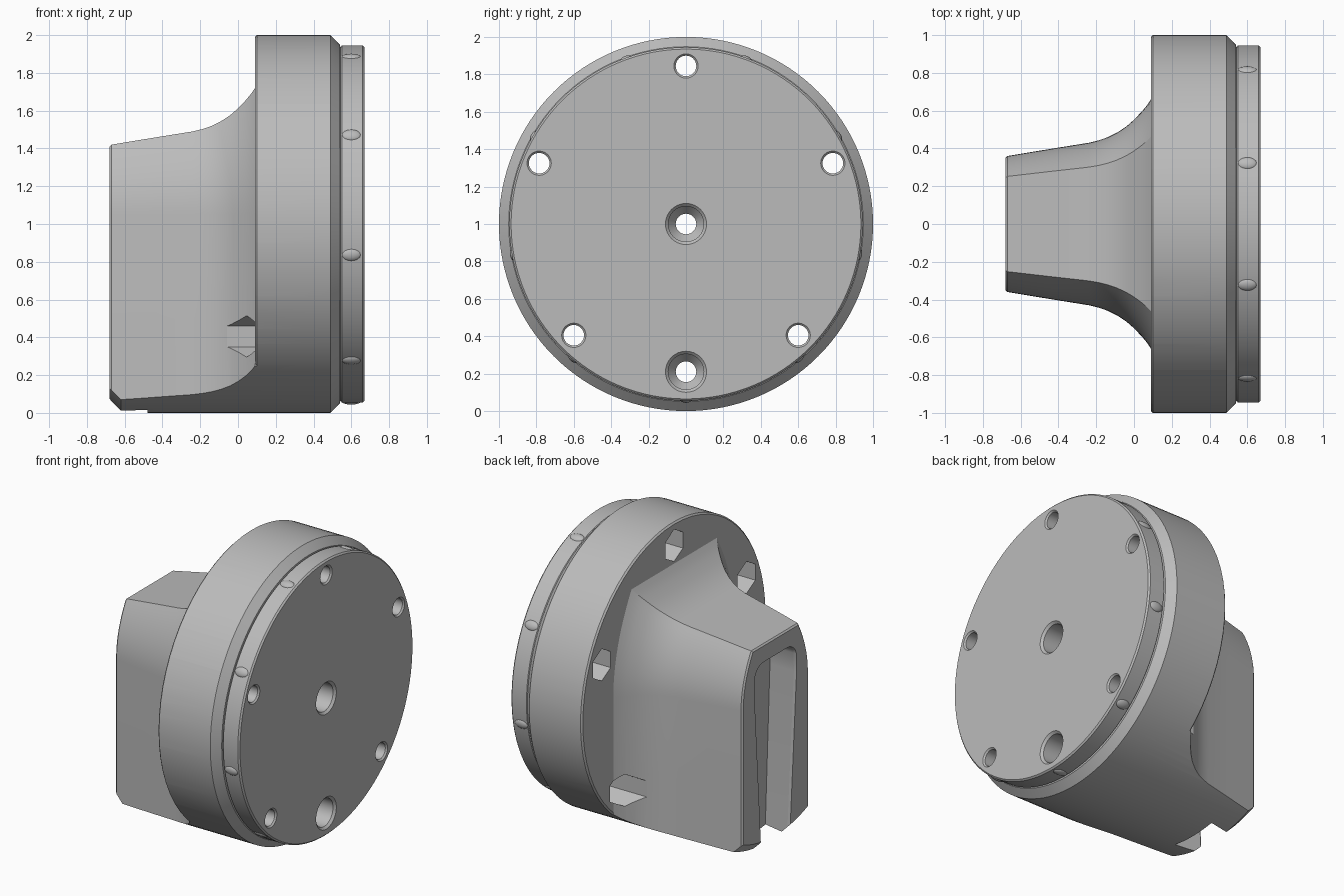
import bpy, bmesh
from math import sin, cos, pi, radians

cube = bpy.data.objects.get("Cube")
if cube:
    bpy.data.objects.remove(cube)

grey = bpy.data.materials.new("plain grey")
grey.use_nodes = True
colour = (0.5, 0.5, 0.5, 1)
grey.diffuse_color = colour
grey.node_tree.nodes["Principled BSDF"].inputs["Base Color"].default_value = colour


def make(name, bm):
    bmesh.ops.recalc_face_normals(bm, faces=bm.faces)
    mesh = bpy.data.meshes.new(name)
    bm.to_mesh(mesh)
    bm.free()
    mesh.materials.append(grey)
    ob = bpy.data.objects.new(name, mesh)
    bpy.context.collection.objects.link(ob)
    return ob


def loft(name, sections):
    """Closed skin through (x, [(y, z), ...]) sections of equal length."""
    bm = bmesh.new()
    rings = [[bm.verts.new((x, y, z)) for y, z in pts] for x, pts in sections]
    n = len(rings[0])
    for a, b in zip(rings, rings[1:]):
        for i in range(n):
            j = (i + 1) % n
            bm.faces.new((a[i], a[j], b[j], b[i]))
    bm.faces.new(rings[0])
    bm.faces.new(rings[-1])
    return make(name, bm)


def lathe(name, profile, y=0, z=1, n=32):
    """Round (or n-sided) solid along x from an (x, radius) profile."""
    turn = [2 * pi * i / n for i in range(n)]
    return loft(name, [(x, [(y + r * sin(t), z + r * cos(t)) for t in turn])
                       for x, r in profile])


def activate(ob):
    bpy.ops.object.select_all(action='DESELECT')
    ob.select_set(True)
    bpy.context.view_layer.objects.active = ob


def combine(target, other, operation):
    activate(target)
    mod = target.modifiers.new("combine", 'BOOLEAN')
    mod.operation = operation
    mod.solver = 'EXACT'
    mod.object = other
    bpy.ops.object.modifier_apply(modifier=mod.name)
    bpy.data.objects.remove(other)


def mirrored(half):
    """Bottom-to-top half outline completed on the other side."""
    return half + [(-y, z) for y, z in reversed(half)]


# Flared boss: half-width w, top edge narrowed
def boss_section(w):
    top = 1.06 + w
    half = [(w, -0.1), (w, 0.5)]
    for i in range(13):
        t = i / 12
        half.append((w * (1 - 0.3 * t ** 2), 1.05 + (top - 1.05) * t))
    return mirrored(half)


flare = [(-0.68, 0.35), (-0.67, 0.36), (-0.44, 0.398), (-0.24, 0.43), (-0.19, 0.442),
         (-0.14, 0.459), (-0.09, 0.484), (-0.04, 0.517), (0, 0.552), (0.04, 0.594),
         (0.07, 0.63), (0.09, 0.66), (0.12, 0.66)]
body = loft("mount_body", [(x, boss_section(w)) for x, w in flare])

# Round base behind the boss, then trimmed to the turned outer outline
combine(body, lathe("base", [(0.09, 0.99), (0.11, 1.01), (0.11, 1.2), (0.8, 1.2)], n=64), 'UNION')
outline = [(-0.74, 0.88), (-0.62, 1), (0.49, 1), (0.54, 0.948), (0.542, 0.935),
           (0.55, 0.945), (0.66, 0.945), (0.67, 0.935)]
combine(body, lathe("outline", outline, n=128), 'INTERSECT')


# Tapered slot, open at the end and at the bottom
def slot_section(low, high):
    half = [(low, -0.1), (high, 1.1)]
    for i in range(1, 7):
        a = radians(15 * i)
        half.append((high - 0.1 + 0.1 * cos(a), 1.2 + 0.1 * sin(a)))
    return mirrored(half)


slot = [(-0.48, slot_section(0.17, 0.225)), (-0.665, slot_section(0.14, 0.22)),
        (-0.72, slot_section(0.17, 0.25))]
combine(body, loft("slot", slot), 'DIFFERENCE')

# Rim screw holes with hexagonal nut pockets
for y, z in [(0, 1.845), (0.785, 1.325), (-0.785, 1.325), (0.6, 0.405), (-0.6, 0.405)]:
    screw = [(0.1, 0.055), (0.66, 0.055), (0.68, 0.075)]
    combine(body, lathe("screw_hole", screw, y, z), 'DIFFERENCE')
    nut = [(-0.15, 0.11), (0.3, 0.11)]
    combine(body, lathe("nut_pocket", nut, y, z, 6), 'DIFFERENCE')

# Counterbored mounting holes through to the slot
for z in (1, 0.21):
    bore = [(-0.6, 0.055), (0.3, 0.055), (0.35, 0.095), (0.655, 0.095), (0.685, 0.125)]
    combine(body, lathe("bore", bore, 0, z), 'DIFFERENCE')

activate(body)
bpy.ops.object.shade_smooth_by_angle(angle=radians(25))

# Small bumps around the lid edge
for i in range(9):
    a = radians(40 * i)
    bm = bmesh.new()
    bmesh.ops.create_uvsphere(bm, u_segments=16, v_segments=8, radius=1)
    for v in bm.verts:
        x, t, r = v.co.x * 0.055, v.co.y * 0.035, 0.936 + v.co.z * 0.02
        v.co = (0.6 + x, r * sin(a) + t * cos(a), 1 - r * cos(a) + t * sin(a))
    bump = make(f"lid_bump_{i + 1}", bm)
    activate(bump)
    bpy.ops.object.shade_smooth_by_angle(angle=radians(40))
